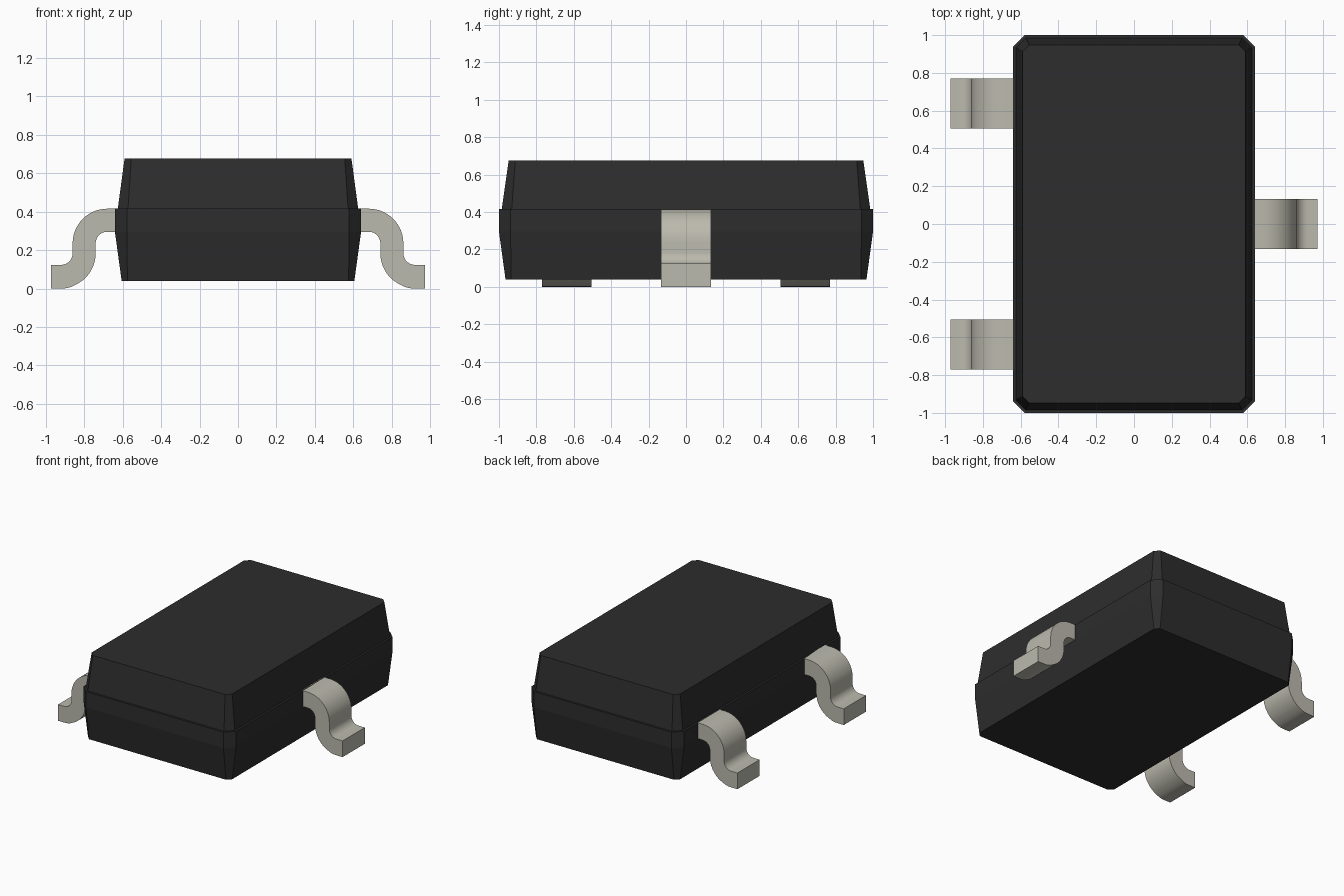
import bpy
import bmesh
from math import cos, sin, pi, radians

cube = bpy.data.objects.get("Cube")
if cube:
    bpy.data.objects.remove(cube)


def material(name, color):
    mat = bpy.data.materials.new(name)
    mat.use_nodes = True
    rgba = (*color, 1)
    mat.diffuse_color = rgba
    bsdf = next(n for n in mat.node_tree.nodes if n.type == 'BSDF_PRINCIPLED')
    bsdf.inputs["Base Color"].default_value = rgba
    return mat


def finish(bm, name, mat):
    bmesh.ops.recalc_face_normals(bm, faces=bm.faces)
    mesh = bpy.data.meshes.new(name)
    bm.to_mesh(mesh)
    bm.free()
    mesh.materials.append(mat)
    obj = bpy.data.objects.new(name, mesh)
    bpy.context.collection.objects.link(obj)
    return obj


def chamfered_ring(bm, hx, hy, cut, z):
    """Rectangle with its four corners cut off, counterclockwise."""
    pts = [(hx, cut - hy), (hx, hy - cut), (hx - cut, hy), (cut - hx, hy),
           (-hx, hy - cut), (-hx, cut - hy), (cut - hx, -hy), (hx - cut, -hy)]
    return [bm.verts.new((x, y, z)) for x, y in pts]


def make_body(mat):
    # Tapered lower half, upright band, small ledge, tapered upper half
    levels = [(0.605, 0.965, 0.03, 0.04), (0.64, 1.0, 0.062, 0.295),
              (0.64, 1.0, 0.062, 0.415), (0.625, 0.985, 0.053, 0.415),
              (0.59, 0.948, 0.035, 0.675)]
    bm = bmesh.new()
    rings = [chamfered_ring(bm, *level) for level in levels]
    bm.faces.new(rings[0])
    bm.faces.new(rings[-1])
    for low, high in zip(rings, rings[1:]):
        for i in range(8):
            j = (i + 1) % 8
            bm.faces.new((low[i], low[j], high[j], high[i]))
    return finish(bm, "body", mat)


def arc(cx, cz, r, start, end, steps=12):
    angles = [radians(start + (end - start) * i / steps) for i in range(steps + 1)]
    return [(cx + r * cos(a), cz + r * sin(a)) for a in angles]


def make_lead(name, side, y, mat, half_width=0.133):
    # S-shaped strip outline: along the outside, then back along the inside
    big, small = 0.18, 0.06
    outline = [(0.6, 0.415)]
    outline += arc(0.68, 0.235, big, 90, 0)
    outline += arc(0.92, 0.183, small, 180, 270)
    outline += [(0.972, 0.123), (0.972, 0.003)]
    outline += arc(0.92, 0.183, big, 270, 180)
    outline += arc(0.68, 0.235, small, 0, 90)
    outline += [(0.6, 0.295)]
    bm = bmesh.new()
    near, far = [[bm.verts.new((side * x, y + dy, max(z - 0.003, 0) if z < 0.01 else z))
                  for x, z in outline] for dy in (-half_width, half_width)]
    bm.faces.new(near)
    bm.faces.new(far)
    for i in range(len(near)):
        j = (i + 1) % len(near)
        bm.faces.new((near[i], near[j], far[j], far[i]))
    obj = finish(bm, name, mat)
    bpy.ops.object.select_all(action='DESELECT')
    obj.select_set(True)
    bpy.context.view_layer.objects.active = obj
    bpy.ops.object.shade_smooth_by_angle(angle=radians(30))
    return obj


black = material("black plastic", (0.026, 0.026, 0.026))
metal = material("tinned metal", (0.5, 0.49, 0.42))

make_body(black)
make_lead("left_lead", 1, 0, metal)
make_lead("right_front_lead", -1, -0.638, metal)
make_lead("right_back_lead", -1, 0.638, metal)
